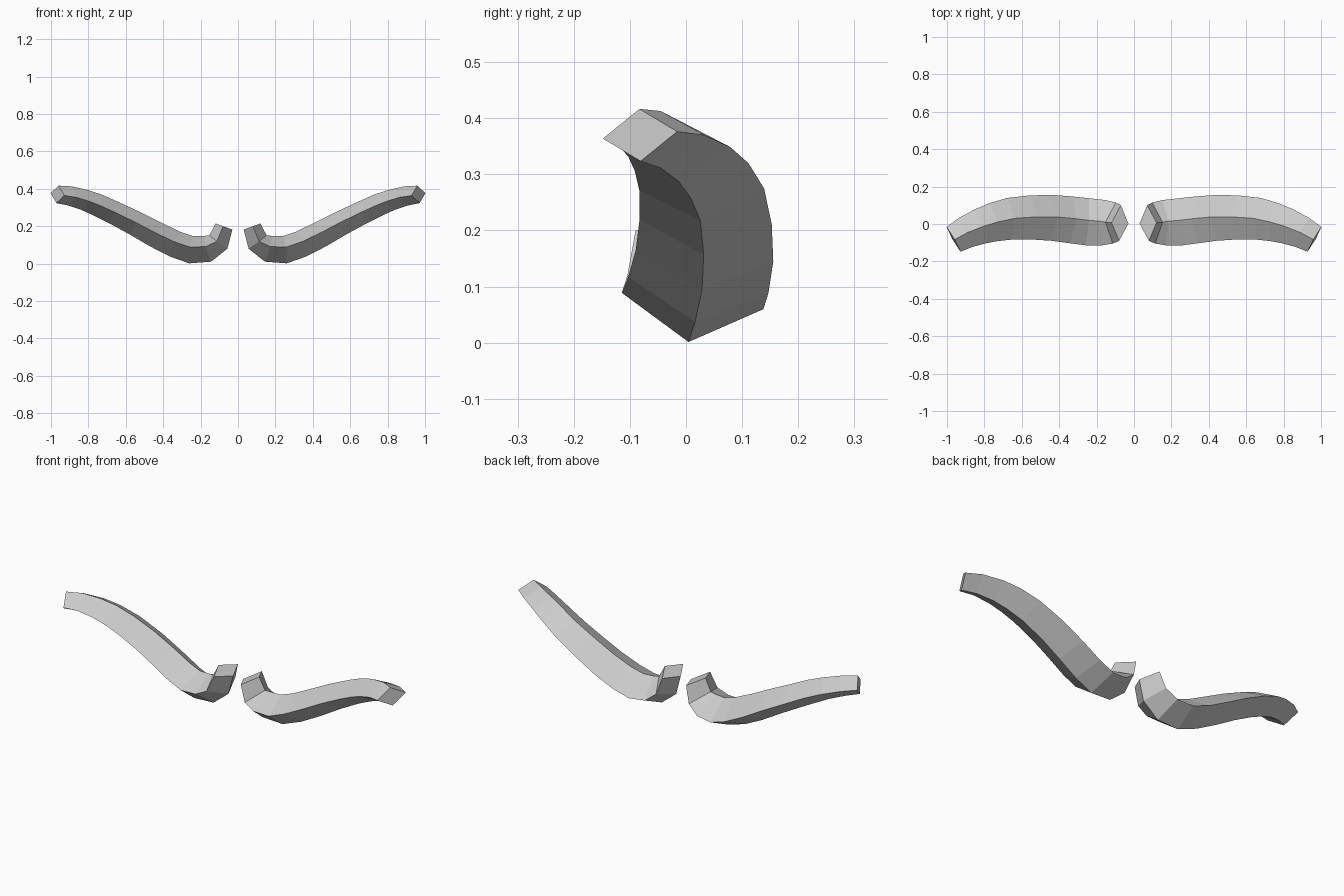
import bpy, bmesh
from mathutils import Vector

if "Cube" in bpy.data.objects:
    bpy.data.objects.remove(bpy.data.objects["Cube"])

# Centre path of the right bar: x, y, z, half width, half height
RINGS = [
    (.075, .005, .198, .095, .048), (.105, .005, .115, .110, .060),
    (.163, .007, .079, .122, .072), (.250, .012, .074, .127, .074),
    (.335, .022, .103, .126, .072), (.440, .033, .155, .123, .070),
    (.550, .035, .215, .118, .066), (.665, .028, .273, .112, .062),
    (.750, .010, .313, .104, .060), (.820, -.012, .340, .096, .056),
    (.900, -.045, .362, .086, .052), (.965, -.082, .370, .076, .047),
]


def build_bar(name, side):
    """Sweep a tapering diamond section along the path."""
    bm = bmesh.new()
    centres = [Vector(r[:3]) for r in RINGS]
    last = len(RINGS) - 1
    loops = []
    for i, c in enumerate(centres):
        t = (centres[min(i + 1, last)] - centres[max(i - 1, 0)]).normalized()
        ref = Vector((0, 1, -.15 + .17 * i / last))
        across = (ref - t * ref.dot(t)).normalized()
        up = t.cross(across)
        w, h = RINGS[i][3:]
        pts = (c + across * w, c + up * h, c - across * w, c - up * h)
        loops.append([bm.verts.new((p.x * side, p.y, p.z)) for p in pts])
    for a, b in zip(loops, loops[1:]):
        for k in range(4):
            n = (k + 1) % 4
            bm.faces.new((a[k], a[n], b[n], b[k]))
    bm.faces.new(loops[0])
    bm.faces.new(loops[-1])
    bmesh.ops.recalc_face_normals(bm, faces=bm.faces)
    mesh = bpy.data.meshes.new(name)
    bm.to_mesh(mesh)
    bm.free()
    bpy.context.collection.objects.link(bpy.data.objects.new(name, mesh))


# Mirrored pair of curved bars
build_bar("right_curved_bar", 1)
build_bar("left_curved_bar", -1)
